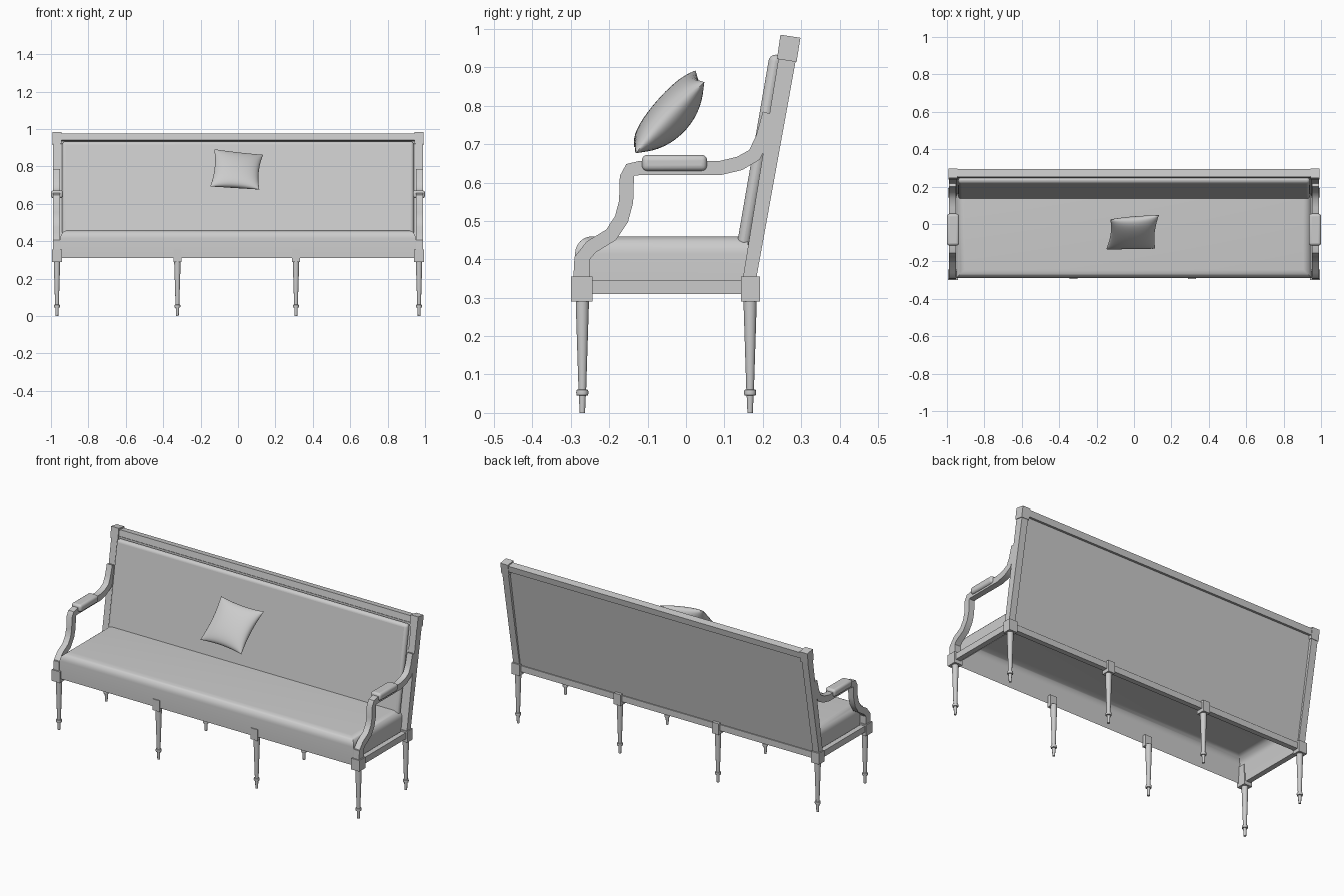
import bpy, bmesh, math
from mathutils import Vector

if "Cube" in bpy.data.objects:
    bpy.data.objects.remove(bpy.data.objects["Cube"], do_unlink=True)

grey = bpy.data.materials.new("light grey")
grey.use_nodes = True
GREY = (0.6, 0.6, 0.6, 1)
grey.diffuse_color = GREY
grey.node_tree.nodes["Principled BSDF"].inputs["Base Color"].default_value = GREY


def add(name, bm, bevel=0, segments=1, mirror=False, smooth=True):
    bmesh.ops.recalc_face_normals(bm, faces=bm.faces)
    mesh = bpy.data.meshes.new(name)
    bm.to_mesh(mesh)
    bm.free()
    mesh.materials.append(grey)
    ob = bpy.data.objects.new(name, mesh)
    bpy.context.collection.objects.link(ob)
    if bevel:
        mod = ob.modifiers.new("Round", "BEVEL")
        mod.width, mod.segments, mod.limit_method = bevel, segments, "ANGLE"
    if mirror:
        ob.modifiers.new("Mirror", "MIRROR")
    if smooth:
        bpy.ops.object.select_all(action="DESELECT")
        ob.select_set(True)
        bpy.context.view_layer.objects.active = ob
        bpy.ops.object.shade_smooth_by_angle(angle=math.radians(35))
    return ob


def prism(name, profile, x0, x1, **kw):
    """Extrude a (y, z) side profile along x."""
    bm = bmesh.new()
    face = bm.faces.new([bm.verts.new((x0, y, z)) for y, z in profile])
    ext = bmesh.ops.extrude_face_region(bm, geom=[face])
    moved = [v for v in ext["geom"] if isinstance(v, bmesh.types.BMVert)]
    bmesh.ops.translate(bm, vec=(x1 - x0, 0, 0), verts=moved)
    return add(name, bm, **kw)


def rect(y0, y1, z0, z1):
    return [(y0, z0), (y1, z0), (y1, z1), (y0, z1)]


def band(path, width):
    """Outline of a strip that follows a centre line."""
    pts = [Vector(p) for p in path]
    left, right = [], []
    for i, p in enumerate(pts):
        t = (pts[min(i + 1, len(pts) - 1)] - pts[max(i - 1, 0)]).normalized()
        n = Vector((-t.y, t.x)) * width / 2
        left.append(p + n)
        right.append(p - n)
    return [tuple(p) for p in left + right[::-1]]


# Turned legs with square corner blocks
LEG = [(0, 0), (.007, 0), (.009, .045), (.015, .046), (.016, .053), (.015, .06),
       (.01, .061), (.017, .28), (.017, .3)]


def leg(name, x, y):
    bm = bmesh.new()
    verts = [bm.verts.new((x + r, y, z)) for r, z in LEG]
    edges = [bm.edges.new(pair) for pair in zip(verts, verts[1:])]
    bmesh.ops.spin(bm, geom=verts + edges, cent=(x, y, 0), axis=(0, 0, 1),
                   angle=math.tau, steps=20)
    bmesh.ops.remove_doubles(bm, verts=bm.verts, dist=.0001)
    add(name, bm)


for row, y in (("front", -.27), ("back", .167)):
    for i, x in enumerate((-.968, -.324, .31, .968)):
        leg(f"{row}_leg_{i + 1}", x, y)
        outer = abs(x) > .9
        half = .026 if outer else .022
        back_edge = y + .026 if outer or row == "back" else y
        front_edge = y - (.03 if outer and row == "front" else .024)
        prism(f"{row}_leg_block_{i + 1}", rect(front_edge, back_edge, .29, .355),
              x - half, x + half, smooth=False)

# Side and back rails under the seat
prism("side_rail", rect(-.25, .145, .31, .346), .955, .985, mirror=True, smooth=False)
prism("back_rail", rect(.15, .18, .31, .346), -.95, .95, smooth=False)

# Slanted back frame
prism("back_post", [(.148, .35), (.183, .35), (.288, .93), (.242, .93)],
      .948, .988, mirror=True, smooth=False)
prism("back_post_cap", [(.237, .922), (.288, .914), (.298, .977), (.246, .985)],
      .943, .992, mirror=True, smooth=False)
prism("top_rail", [(.246, .94), (.288, .934), (.294, .97), (.252, .976)],
      -.945, .945, smooth=False)
prism("back_panel", [(.152, .346), (.174, .346), (.272, .936), (.25, .936)],
      -.95, .95, smooth=False)

# Upholstered back cushion
prism("back_cushion", [(.132, .435), (.165, .43), (.252, .932), (.218, .934)],
      -.94, .94, bevel=.025, segments=5)

# Seat: rounded shell, open underneath
seat = bmesh.new()
bmesh.ops.create_cube(seat, size=1)
for v in seat.verts:
    v.co = (v.co.x * 1.9, -.064 + v.co.y * .45, .385 + v.co.z * .15)
bmesh.ops.delete(seat, geom=[f for f in seat.faces if f.normal.z < -.5], context="FACES")
rounded = [e for e in seat.edges if not e.is_boundary
           and min(v.co.z for v in e.verts) > .4
           and min(v.co.y for v in e.verts) < .1]
bmesh.ops.bevel(seat, geom=rounded, offset=.045, segments=6, profile=.5, affect="EDGES")
add("seat", seat)
# Front ends of the seat, carried out to the arm supports
prism("seat_front_end", rect(-.289, -.25, .31, .41), .945, .988, mirror=True, smooth=False)

# Curved arms with padded rests
ARM = [(-.275, .35), (-.273, .4), (-.247, .432), (-.195, .464), (-.168, .505),
       (-.156, .55), (-.154, .615), (-.145, .633), (-.12, .638), (.09, .638),
       (.14, .65), (.178, .672), (.2, .715), (.218, .78)]
prism("arm", band(ARM, .037), .953, .988, mirror=True)
prism("arm_pad", rect(-.115, .055, .63, .672), .935, 1, bevel=.014, segments=4, mirror=True)

# Loose pillow: two puffed sheets stretched between four corners
TL, TR = Vector((-.127, .025, .892)), Vector((.134, .048, .862))
BL, BR = Vector((-.149, -.135, .692)), Vector((.114, -.132, .676))
OUT = (TR - BL).cross(TL - BR).normalized()
N = 20
pillow = bmesh.new()
for side in (-1, 1):
    grid = []
    for j in range(N + 1):
        v = -math.cos(math.pi * j / N)
        line = []
        for i in range(N + 1):
            u = -math.cos(math.pi * i / N)
            pu, pv = u * (1 - .1 * (1 - v * v)), v * (1 - .08 * (1 - u * u))
            s, t = (pu + 1) / 2, (pv + 1) / 2
            p = BL.lerp(BR, s).lerp(TL.lerp(TR, s), t)
            puff = .052 * max(0, (1 - u * u) * (1 - v * v)) ** .5
            sag = .012 * (1 - u * u) * (1 - v * v)
            line.append(pillow.verts.new(p + OUT * (side * puff - sag)))
        grid.append(line)
    for a, b in zip(grid, grid[1:]):
        for i in range(N):
            pillow.faces.new((a[i], a[i + 1], b[i + 1], b[i]))
bmesh.ops.remove_doubles(pillow, verts=pillow.verts, dist=.0002)
add("pillow", pillow)
